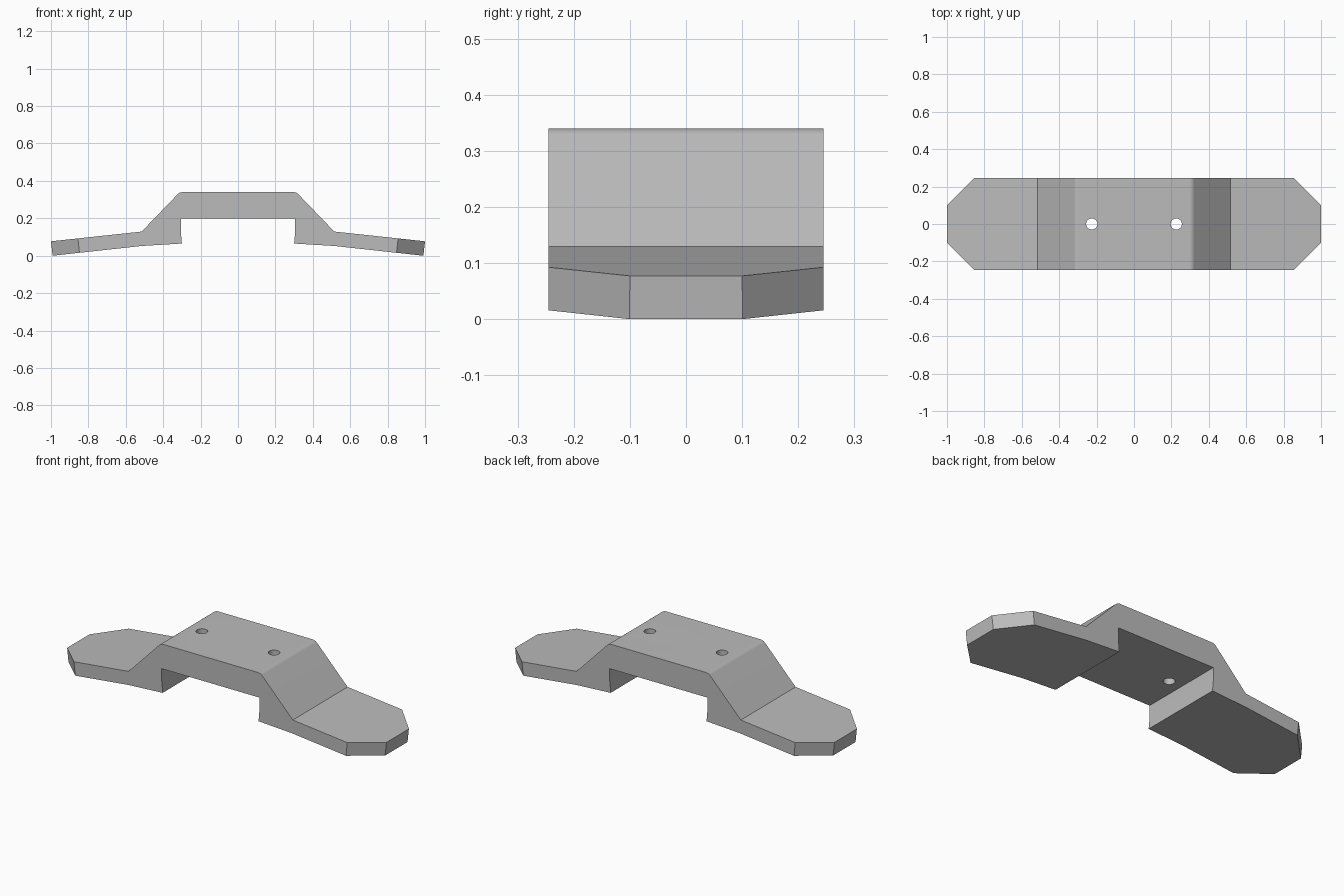
import bpy
import bmesh
from math import sin, cos, atan2, radians
from mathutils import Vector

cube = bpy.data.objects.get("Cube")
if cube:
    bpy.data.objects.remove(cube, do_unlink=True)

HALF_DEPTH = 0.245

grey = bpy.data.materials.new("plain grey")
grey.use_nodes = True
colour = (0.5, 0.5, 0.5, 1)
grey.diffuse_color = colour
grey.node_tree.nodes["Principled BSDF"].inputs["Base Color"].default_value = colour

# Left half of the bracket outline (x, z), from notch ceiling round to the top
fillet_radius = 0.035
fillet = [(0.297 + fillet_radius * sin(radians(a)),
           0.34 - fillet_radius * (1 - cos(radians(a)))) for a in (45, 30, 15, 0)]
half = [(0.306, 0.2), (0.306, 0.13), (0.3, 0.065), (0.515, 0.052),
        (0.991, 0.0), (1.0, 0.077), (0.515, 0.129)] + fillet
outline = half + [(-x, z) for x, z in reversed(half)]

# Extrude the outline through the depth
bm = bmesh.new()
face = bm.faces.new([bm.verts.new((x, -HALF_DEPTH, z)) for x, z in outline])
extruded = bmesh.ops.extrude_face_region(bm, geom=[face])
back = [v for v in extruded["geom"] if isinstance(v, bmesh.types.BMVert)]
bmesh.ops.translate(bm, verts=back, vec=(0, 2 * HALF_DEPTH, 0))

# Clip the four wing corners square to the sloping wings
slope = atan2(0.052, 0.485)
for sx in (-1, 1):
    for sy in (-1, 1):
        normal = Vector((sx * cos(slope), sy, -sin(slope))).normalized()
        geom = bm.verts[:] + bm.edges[:] + bm.faces[:]
        cut = bmesh.ops.bisect_plane(bm, geom=geom, plane_co=(sx, sy * 0.1, 0.077),
                                     plane_no=normal, clear_outer=True)
        rim = [e for e in cut["geom_cut"] if isinstance(e, bmesh.types.BMEdge)]
        bmesh.ops.holes_fill(bm, edges=rim, sides=0)
bmesh.ops.recalc_face_normals(bm, faces=bm.faces[:])

mesh = bpy.data.meshes.new("bracket")
bm.to_mesh(mesh)
bm.free()
mesh.materials.append(grey)
bracket = bpy.data.objects.new("bracket", mesh)
bpy.context.collection.objects.link(bracket)

# Drill the two screw holes
for x in (-0.226, 0.226):
    bpy.ops.mesh.primitive_cylinder_add(vertices=32, radius=0.03, depth=0.4,
                                        location=(x, 0, 0.27))
    drill = bpy.context.object
    drill.name = "drill"
    drill.hide_render = True
    drill.data.materials.append(grey)
    boolean = bracket.modifiers.new("screw_hole", 'BOOLEAN')
    boolean.operation = 'DIFFERENCE'
    boolean.solver = 'EXACT'
    boolean.object = drill
    bpy.ops.object.select_all(action='DESELECT')
    bracket.select_set(True)
    bpy.context.view_layer.objects.active = bracket
    bpy.ops.object.modifier_apply(modifier=boolean.name)
    bpy.data.objects.remove(drill, do_unlink=True)

# Smooth the fillets while keeping the flats flat
bpy.ops.object.shade_smooth_by_angle(angle=radians(30))
weighted = bracket.modifiers.new("flat_faces", 'WEIGHTED_NORMAL')
weighted.keep_sharp = True
